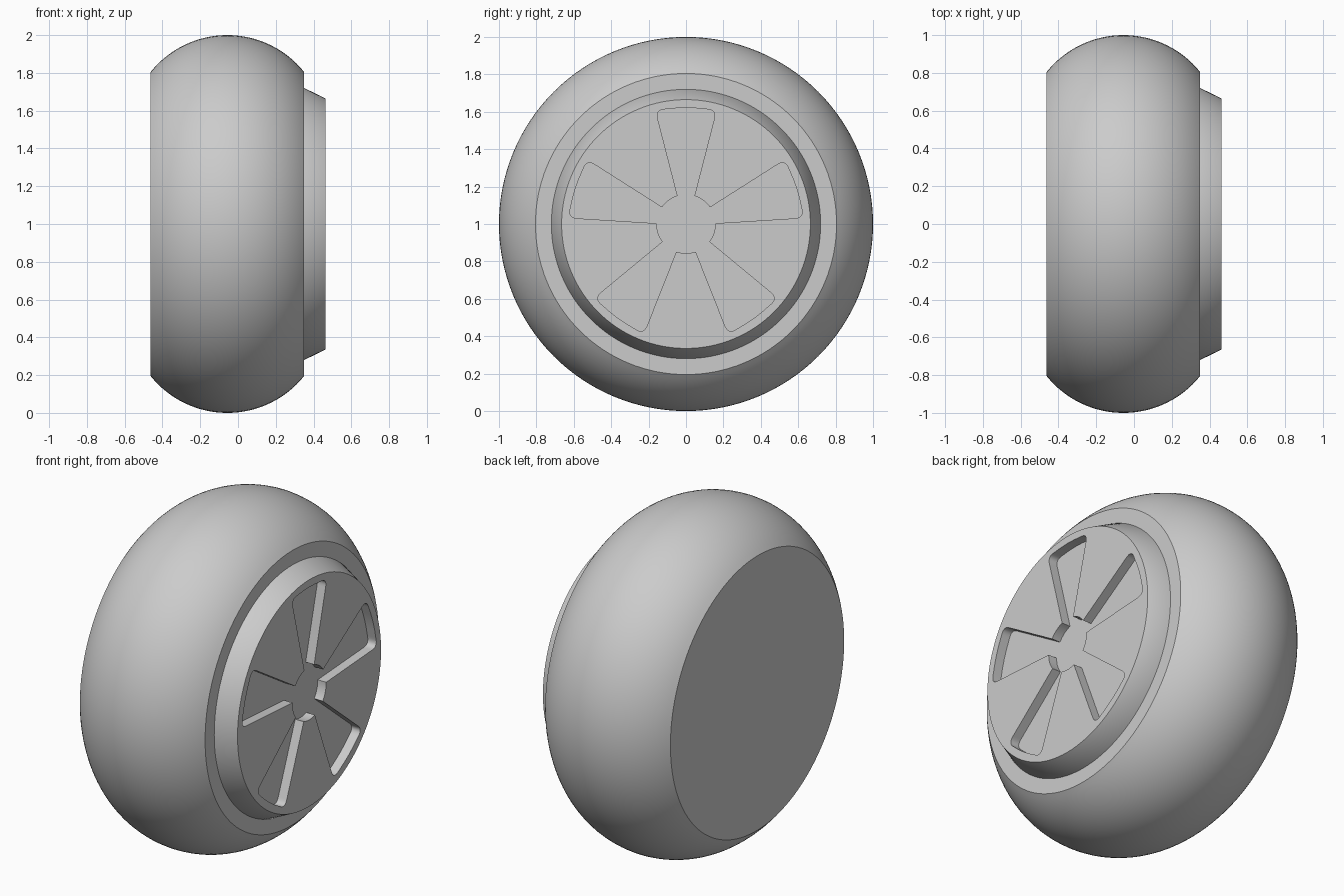
import bpy, bmesh, math

if "Cube" in bpy.data.objects:
    bpy.data.objects.remove(bpy.data.objects["Cube"])

SEG = 128
BACK, RIM, FACE = -0.4625, 0.35, 0.4625   # x of the tyre back, tyre front, hubcap face
DEPTH = 0.055


def to_object(name, bm):
    bmesh.ops.recalc_face_normals(bm, faces=bm.faces)
    mesh = bpy.data.meshes.new(name)
    bm.to_mesh(mesh)
    bm.free()
    ob = bpy.data.objects.new(name, mesh)
    bpy.context.collection.objects.link(ob)
    return ob


def loft(name, rings):
    """Skin a list of equal-length point rings and close both ends."""
    bm = bmesh.new()
    rows = [[bm.verts.new(p) for p in ring] for ring in rings]
    n = len(rows[0])
    for a, b in zip(rows, rows[1:]):
        for i in range(n):
            j = (i + 1) % n
            bm.faces.new((a[i], a[j], b[j], b[i]))
    bm.faces.new(rows[0])
    bm.faces.new(rows[-1])
    return to_object(name, bm)


def circle(x, r):
    return [(x, r * math.cos(2 * math.pi * i / SEG), 1 + r * math.sin(2 * math.pi * i / SEG))
            for i in range(SEG)]


def smooth(ob):
    bpy.ops.object.select_all(action='DESELECT')
    ob.select_set(True)
    bpy.context.view_layer.objects.active = ob
    bpy.ops.object.shade_smooth_by_angle(angle=math.radians(30))


# Tyre: bulged circular-arc tread with flat sides
mid, half = (BACK + RIM) / 2, (RIM - BACK) / 2
sag = 0.195
rad = (half ** 2 + sag ** 2) / (2 * sag)
sweep = math.asin(half / rad)
steps = 32
angles = [-sweep + 2 * sweep * i / steps for i in range(steps + 1)]
tyre = loft("tyre", [circle(mid + rad * math.sin(a), 1 - rad + rad * math.cos(a)) for a in angles])
smooth(tyre)

# Hubcap: tapered disc
hubcap = loft("hubcap", [circle(RIM - 0.01, 0.72), circle(RIM, 0.72), circle(FACE, 0.665)])


def bend(p0, p1, p2, n=8):
    """Rounded corner from p0 to p2 with control point p1."""
    out = []
    for i in range(n + 1):
        t = i / n
        out.append(tuple((1 - t) ** 2 * a + 2 * t * (1 - t) * b + t * t * c
                         for a, b, c in zip(p0, p1, p2)))
    return out


# Recess outline: five rounded wedges joined by a central disc
right = [(0.045, 0.15)] + bend((0.151, 0.562), (0.165, 0.614), (0.105, 0.614)) + [(0.055, 0.619)]
wedge = right + [(0, 0.621)] + [(-u, v) for u, v in reversed(right)]
hub_r = math.hypot(0.045, 0.15)
hub_a = math.atan2(0.045, 0.15)
gap = 2 * math.pi / 5 - 2 * hub_a
for k in range(1, 8):
    a = hub_a + gap * k / 8
    wedge.append((-hub_r * math.sin(a), hub_r * math.cos(a)))
outline = []
for i in range(5):
    c, s = math.cos(2 * math.pi * i / 5), math.sin(2 * math.pi * i / 5)
    outline += [(u * c - v * s, u * s + v * c) for u, v in wedge]

# Cut the recess into the hubcap
cutter = loft("recess_cutter", [[(x, u, 1 + v) for u, v in outline] for x in (FACE - DEPTH, FACE + 0.1)])
cutter.hide_render = True
mod = hubcap.modifiers.new("recess", 'BOOLEAN')
mod.operation = 'DIFFERENCE'
mod.solver = 'EXACT'
mod.object = cutter
bpy.context.view_layer.objects.active = hubcap
bpy.ops.object.modifier_apply(modifier=mod.name)
bpy.data.objects.remove(cutter)
smooth(hubcap)
